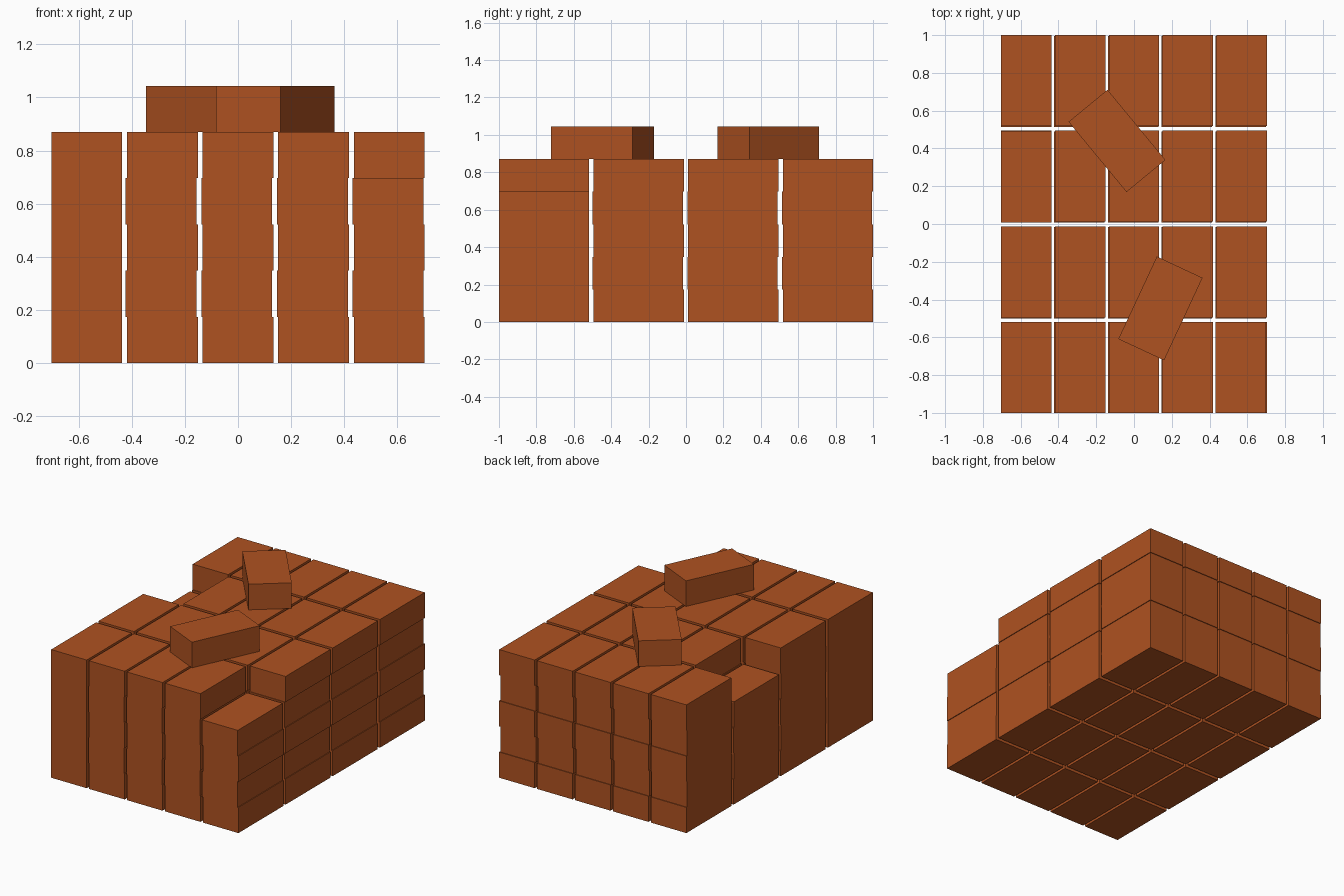
import bpy
from math import radians

cube = bpy.data.objects.get("Cube")
if cube:
    bpy.data.objects.remove(cube, do_unlink=True)

# Fired clay colour
CLAY = (0.43, 0.085, 0.015, 1.0)
clay = bpy.data.materials.new("fired_clay")
clay.use_nodes = True
clay.diffuse_color = CLAY
clay.node_tree.nodes["Principled BSDF"].inputs["Base Color"].default_value = CLAY

# Brick proportions and stacking
W, L, H = 0.267, 0.482, 0.174
COLUMNS, ROWS, LAYERS = 5, 4, 5
PITCH_X, PITCH_Y = 0.2848, 0.506
LEFT, FRONT = -0.703, -1.0
JOG = 0.005


def brick(name, x, y, z, turn=0):
    bpy.ops.mesh.primitive_cube_add(size=1, location=(x, y, z + H / 2),
                                    rotation=(0, 0, radians(turn)))
    ob = bpy.context.object
    ob.name = name
    ob.scale = (W, L, H)
    ob.data.materials.append(clay)


# Stacked bricks, two missing from the top layer; odd layers sit slightly tighter
missing = {(COLUMNS - 1, 0), (0, 2)}
for k in range(LAYERS):
    tight = JOG if k % 2 else 0
    for i in range(COLUMNS):
        for j in range(ROWS):
            if k == LAYERS - 1 and (i, j) in missing:
                continue
            x = LEFT + W / 2 + i * PITCH_X - (tight if i else 0)
            y = FRONT + L / 2 + j * PITCH_Y - (tight if j else 0)
            brick(f"stacked_brick_{k}_{i}_{j}", x, y, k * H)

# Loose bricks lying on top
brick("loose_brick_front", 0.14, -0.447, LAYERS * H, -25)
brick("loose_brick_back", -0.09, 0.44, LAYERS * H, 39.5)
